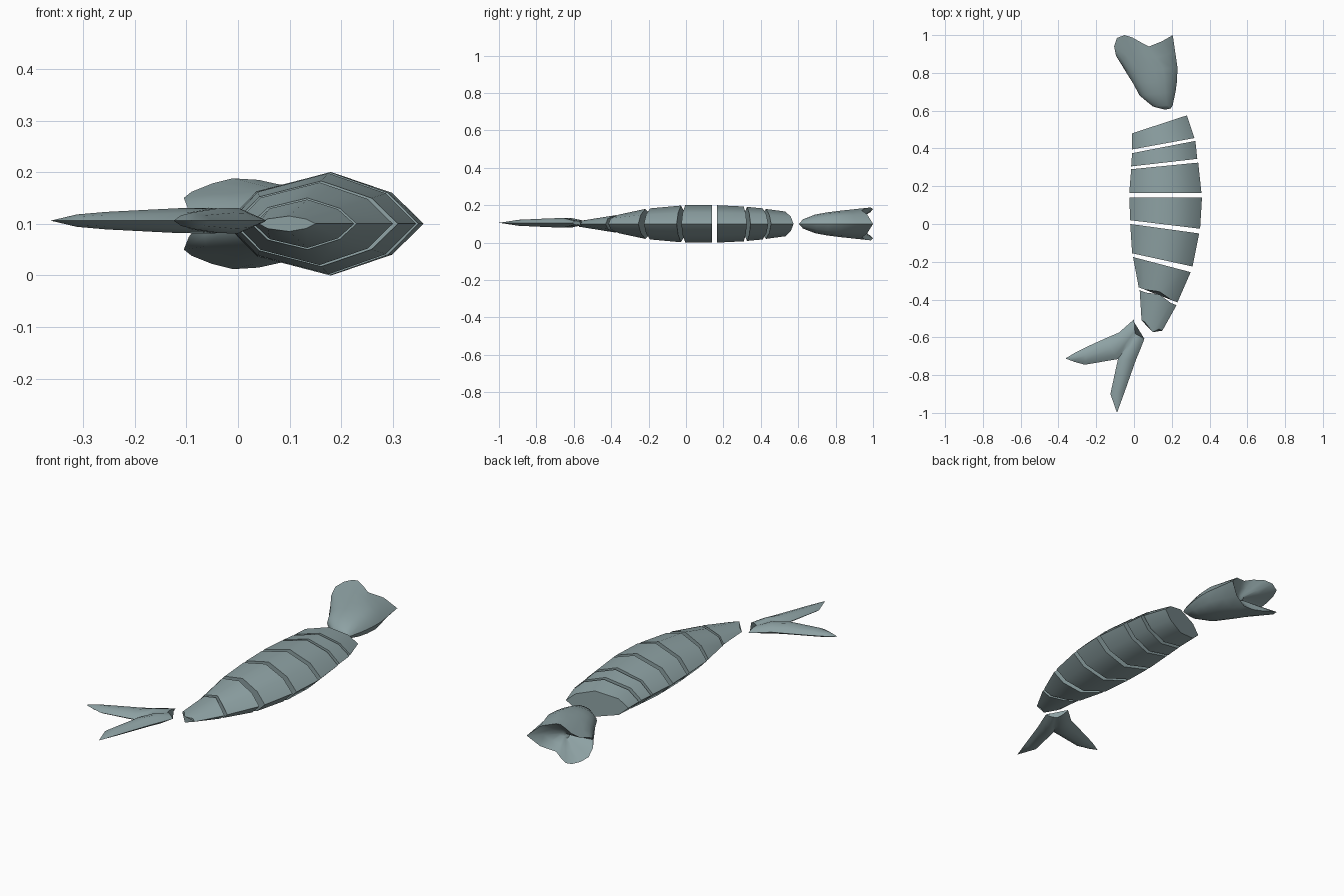
import bpy, bmesh, math

if "Cube" in bpy.data.objects:
    bpy.data.objects.remove(bpy.data.objects["Cube"])

mat = bpy.data.materials.new("grey teal")
mat.diffuse_color = (0.27, 0.36, 0.37, 1)
mat.use_nodes = True
mat.node_tree.nodes["Principled BSDF"].inputs["Base Color"].default_value = mat.diffuse_color


def finish(bm, name, angle):
    bmesh.ops.remove_doubles(bm, verts=bm.verts[:], dist=0.0005)
    bmesh.ops.holes_fill(bm, edges=[e for e in bm.edges if e.is_boundary], sides=0)
    bmesh.ops.recalc_face_normals(bm, faces=bm.faces[:])
    me = bpy.data.meshes.new(name)
    bm.to_mesh(me)
    bm.free()
    ob = bpy.data.objects.new(name, me)
    bpy.context.collection.objects.link(ob)
    me.materials.append(mat)
    bpy.ops.object.select_all(action='DESELECT')
    ob.select_set(True)
    bpy.context.view_layer.objects.active = ob
    bpy.ops.object.shade_smooth_by_angle(angle=math.radians(angle))


def bridge(bm, rows, closed):
    n = len(rows[0])
    for a, b in zip(rows, rows[1:]):
        for i in range(n if closed else n - 1):
            j = (i + 1) % n
            bm.faces.new((a[i], a[j], b[j], b[i]))


# Body slices: each cut is (left x, left y, right x, right y, half height, middle kink)
SECTION = [(1, 0), (.68, .6), (.07, 1), (-.68, .63), (-1, 0), (-.68, -.63), (.07, -1), (.68, -.6)]
slices = [
    ((-.01, .48, .28, .575, .066, 0), (-.01, .395, .32, .455, .08, 0)),
    ((-.01, .375, .325, .44, .083, 0), (-.015, .305, .335, .345, .091, 0)),
    ((-.015, .29, .34, .325, .093, 0), (-.025, .165, .357, .165, .1, 0)),
    ((-.025, .14, .36, .14, .1, 0), (-.02, .02, .35, -.025, .1, 0)),
    ((-.02, 0, .345, -.05, .098, 0), (-.01, -.155, .31, -.225, .083, 0)),
    ((-.005, -.175, .30, -.255, .08, 0), (.025, -.335, .23, -.415, .05, .02)),
    ((.03, -.35, .225, -.43, .047, .02), (.04, -.51, .15, -.565, .015, -.033)),
]
for k, pair in enumerate(slices):
    bm = bmesh.new()
    rows = []
    for lx, ly, rx, ry, h, kink in pair:
        row = []
        for u, w in SECTION:
            t = (u + 1) / 2
            y = ly + (ry - ly) * t + (kink if abs(u) < .1 else 0)
            row.append(bm.verts.new((lx + (rx - lx) * t, y, .1 + h * w)))
        rows.append(row)
    bridge(bm, rows, True)
    finish(bm, f"body_slice_{k + 1}", 40)

# Head: rings from the nose, ending in a scooped rim
bm = bmesh.new()
T = [0, .1, .28, .45, .6, .72, .83, .92, .98, 1]
stations = [(.195, .612, .165, .605, .004), (.205, .63, .10, .622, .025),
            (.22, .70, .03, .68, .05), (.228, .76, -.005, .745, .062),
            (.23, .83, -.04, .80, .07)]
rings = [[(rx + (lx - rx) * t, ry + (ly - ry) * t, 2 * h * math.sqrt(t * (1 - t))) for t in T]
         for rx, ry, lx, ly, h in stations]
rim = [(.205, 1, 0), (.15, .968, .052), (.08, .94, .072), (.04, .96, .085), (-.01, .988, .088),
       (-.05, 1, .078), (-.09, .985, .062), (-.105, .94, .05), (-.095, .89, .025), (-.075, .86, 0)]
# One blended ring between the last station and the rim
rings.append([tuple(.5 * (a + b) for a, b in zip(p, q)) for p, q in zip(rings[-1], rim)])
rings.append(rim)
# Inner scoop rings
for f in (.55, .15):
    rings.append([(.07 + (x - .07) * f, .88 + (y - .88) * f, d * f) for x, y, d in rim])
rows = []
for ring in rings:
    full = ring + [(x, y, -d) for x, y, d in ring[-2:0:-1]]
    rows.append([bm.verts.new((x, y, .1 + d)) for x, y, d in full])
bridge(bm, rows, True)
finish(bm, "head", 50)

# Tail fin: two lobes sharing a centre line, mirrored top and bottom
# (outer x, outer y, inner x, inner y, bulge, inner half height)
lobes = [
    [(0, -.505, .005, -.58, .005, .010), (-.08, -.575, -.035, -.645, .016, .018),
     (-.15, -.605, -.085, -.715, .024, 0), (-.25, -.65, -.26, -.745, .017, 0),
     (-.31, -.68, -.315, -.73, .012, 0), (-.363, -.712, -.363, -.712, 0, 0)],
    [(.055, -.608, .005, -.58, .005, .010), (.035, -.66, -.035, -.645, .016, .018),
     (.01, -.72, -.085, -.715, .024, 0), (-.05, -.89, -.125, -.9, .016, 0),
     (-.09, -1, -.09, -1, 0, 0)],
]
bm = bmesh.new()
for lobe in lobes:
    for side in (1, -1):
        rows = []
        for ox, oy, ix, iy, h, d in lobe:
            rows.append([bm.verts.new((ox + (ix - ox) * t, oy + (iy - oy) * t,
                                       .106 + side * (d * t + 4 * h * t * (1 - t))))
                         for t in (0, .2, .5, .8, 1)])
        bridge(bm, rows, False)
finish(bm, "tail_fin", 50)
